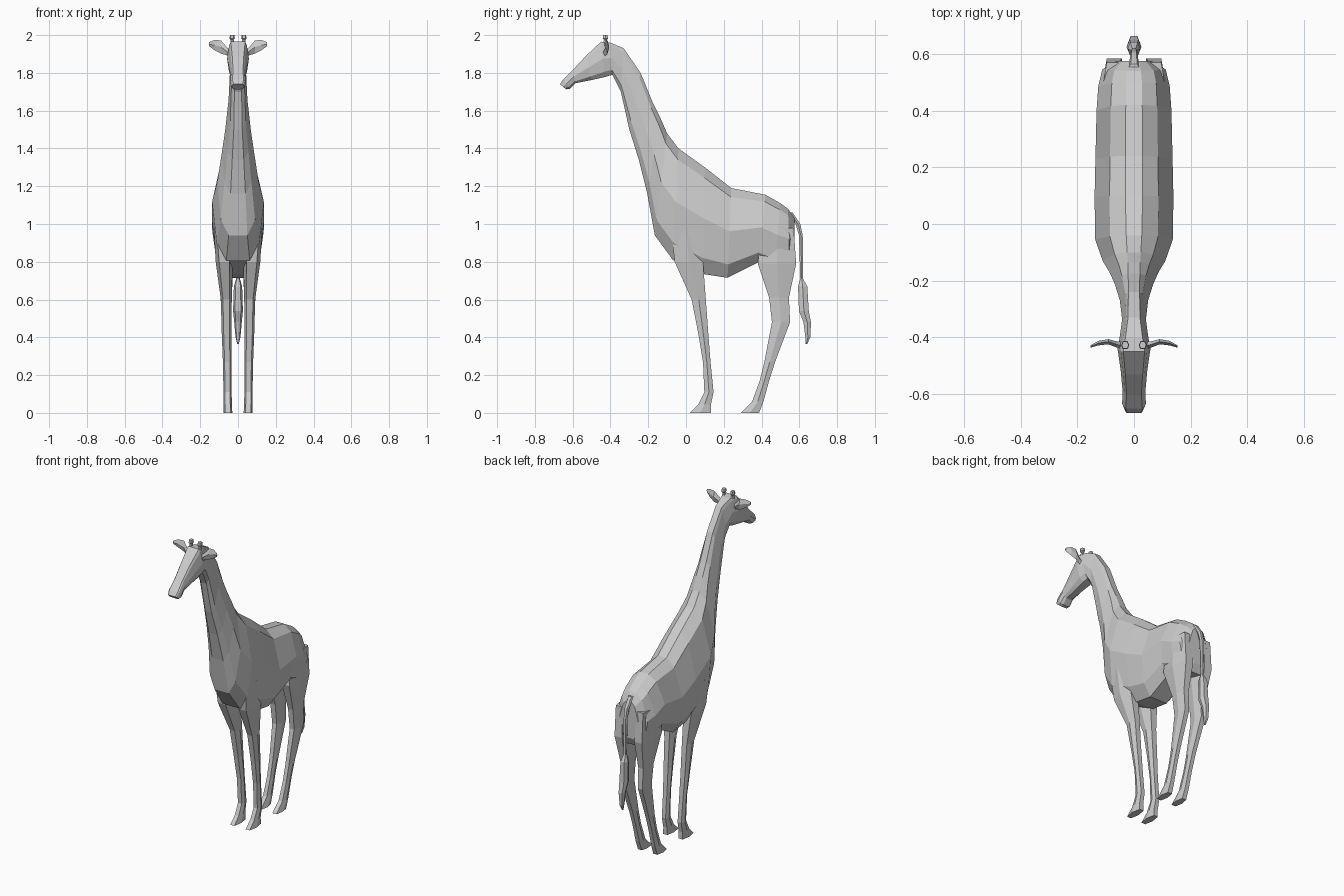
import bpy, bmesh
from mathutils import Vector


def loft(name, rings, mirror=False):
    """Skin closed rings of equal point count, cap both ends, flat shaded."""
    bm = bmesh.new()
    vr = [[bm.verts.new(p) for p in r] for r in rings]
    n = len(vr[0])
    for a, b in zip(vr, vr[1:]):
        for i in range(n):
            j = (i + 1) % n
            bm.faces.new((a[i], a[j], b[j], b[i]))
    bm.faces.new(vr[0])
    bm.faces.new(vr[-1])
    bmesh.ops.recalc_face_normals(bm, faces=bm.faces)
    me = bpy.data.meshes.new(name)
    bm.to_mesh(me)
    bm.free()
    ob = bpy.data.objects.new(name, me)
    bpy.context.collection.objects.link(ob)
    if mirror:
        ob.modifiers.new("mirror", 'MIRROR')
    return ob


def section(a, b, profile, cx, w):
    """Ring spanning (y,z) points a to b; profile holds (fraction along, width)."""
    def at(t, s):
        return Vector((cx + s * w, a[0] + (b[0] - a[0]) * t, a[1] + (b[1] - a[1]) * t))
    return [at(t, f) for t, f in profile] + [at(t, -f) for t, f in reversed(profile)]


# Torso, neck and head: top y,z / bottom y,z / half width / flat top fraction
body = [
    (0.575, 1.03, 0.575, 0.80, 0.065, 0.3),
    (0.54, 1.08, 0.55, 0.75, 0.112, 0.22),
    (0.50, 1.11, 0.47, 0.76, 0.126, 0.22),
    (0.42, 1.155, 0.38, 0.795, 0.132, 0.22),
    (0.24, 1.19, 0.22, 0.715, 0.136, 0.22),
    (0.10, 1.30, 0.09, 0.735, 0.139, 0.22),
    (-0.04, 1.40, -0.07, 0.81, 0.137, 0.2),
    (-0.10, 1.48, -0.165, 0.94, 0.11, 0.22),
    (-0.135, 1.56, -0.205, 1.16, 0.087, 0.25),
    (-0.175, 1.64, -0.25, 1.34, 0.068, 0.3),
    (-0.24, 1.80, -0.30, 1.50, 0.050, 0.4),
    (-0.33, 1.93, -0.345, 1.70, 0.042, 0.5),
    (-0.40, 1.96, -0.39, 1.79, 0.050, 0.6),
    (-0.45, 1.965, -0.43, 1.778, 0.058, 0.65),
    (-0.53, 1.89, -0.50, 1.762, 0.047, 0.65),
    (-0.60, 1.815, -0.585, 1.745, 0.040, 0.65),
    (-0.65, 1.765, -0.615, 1.716, 0.042, 0.7),
    (-0.667, 1.74, -0.635, 1.713, 0.034, 0.7),
]
rings = []
for yt, zt, yb, zb, w, top in body:
    prof = [(0, top), (0.1, max(0.62, top + 0.15)), (0.48, 1), (0.85, 0.82), (1, 0.45)]
    rings.append(section((yt, zt), (yb, zb), prof, 0, w))
loft("body_neck_and_head", rings)

# Legs: z, front y, back y, inner x, outer x
front_leg = [
    (0.98, -0.08, 0.08, 0.05, 0.128), (0.80, -0.06, 0.09, 0.028, 0.118),
    (0.60, 0.03, 0.105, 0.033, 0.091), (0.42, 0.065, 0.118, 0.034, 0.086),
    (0.27, 0.09, 0.13, 0.034, 0.080), (0.11, 0.097, 0.146, 0.034, 0.077),
    (0.045, 0.065, 0.132, 0.032, 0.077), (0, 0.02, 0.132, 0.030, 0.078),
]
hind_leg = [
    (0.98, 0.40, 0.57, 0.04, 0.110), (0.79, 0.38, 0.583, 0.025, 0.114),
    (0.61, 0.44, 0.545, 0.033, 0.092), (0.48, 0.455, 0.551, 0.036, 0.087),
    (0.27, 0.415, 0.472, 0.036, 0.078), (0.17, 0.39, 0.44, 0.036, 0.076),
    (0.06, 0.35, 0.41, 0.033, 0.077), (0, 0.29, 0.387, 0.030, 0.078),
]
leg_profile = [(0, 0.6), (0.5, 1), (1, 0.6)]
for name, rows in (("front_legs", front_leg), ("hind_legs", hind_leg)):
    loft(name, [section((f, z), (b, z), leg_profile, (i + o) / 2, (o - i) / 2)
                for z, f, b, i, o in rows], True)

# Tail with tuft: z, front y, back y, half width
tail = [
    (1.06, 0.54, 0.565, 0.018), (1.0, 0.58, 0.605, 0.014), (0.94, 0.598, 0.618, 0.012),
    (0.71, 0.605, 0.620, 0.010), (0.67, 0.593, 0.642, 0.022), (0.54, 0.598, 0.650, 0.026),
    (0.48, 0.622, 0.662, 0.020), (0.40, 0.632, 0.658, 0.013), (0.365, 0.634, 0.642, 0.004),
]
loft("tail", [section((f, z), (b, z), leg_profile, 0, w) for z, f, b, w in tail])

# Ears: x, y, centre z, half height, half thickness
ear = [
    (0.035, -0.43, 1.895, 0.020, 0.014), (0.06, -0.425, 1.915, 0.022, 0.011),
    (0.09, -0.415, 1.937, 0.035, 0.009), (0.125, -0.42, 1.947, 0.027, 0.008),
    (0.154, -0.432, 1.952, 0.010, 0.004),
]
loft("ears", [[Vector((x, y, z + h)), Vector((x, y - t, z)),
               Vector((x, y, z - h)), Vector((x, y + t, z))] for x, y, z, h, t in ear], True)

# Horns with knobs: z, half size
horn = [(1.93, 0.013), (1.975, 0.008), (1.982, 0.014), (2.0, 0.012)]
loft("horns", [section((-0.427 - r, z), (-0.427 + r, z), leg_profile, 0.031, r)
               for z, r in horn], True)
